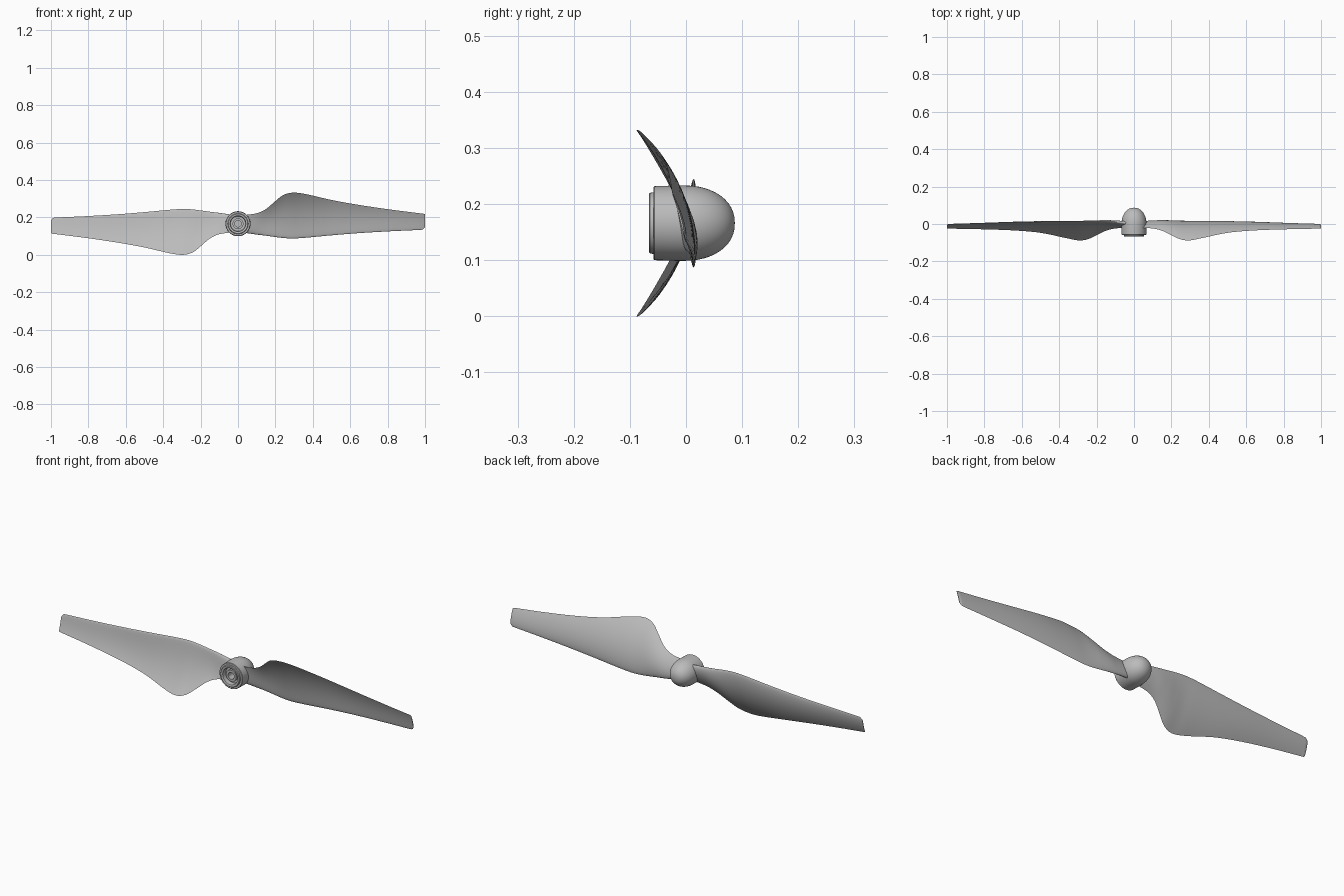
import bpy, bmesh, math
from mathutils import Vector, Matrix

if "Cube" in bpy.data.objects:
    bpy.data.objects.remove(bpy.data.objects["Cube"], do_unlink=True)

CENTRE_Z = 0.166
STEPS = 5      # spans between blade stations
CHORD = 14     # points along the chord on each side

grey = bpy.data.materials.new("plain grey")
grey.use_nodes = True
grey.diffuse_color = (0.5, 0.5, 0.5, 1)
grey.node_tree.nodes["Principled BSDF"].inputs["Base Color"].default_value = (0.5, 0.5, 0.5, 1)


def finish(bm, name, angle):
    bmesh.ops.recalc_face_normals(bm, faces=bm.faces)
    mesh = bpy.data.meshes.new(name)
    bm.to_mesh(mesh)
    bm.free()
    obj = bpy.data.objects.new(name, mesh)
    bpy.context.collection.objects.link(obj)
    mesh.materials.append(grey)
    bpy.ops.object.select_all(action="DESELECT")
    obj.select_set(True)
    bpy.context.view_layer.objects.active = obj
    bpy.ops.object.shade_smooth_by_angle(angle=math.radians(angle))
    return obj


def smooth_rows(rows):
    """Catmull-Rom interpolation through the blade stations."""
    pts = [Vector(r) for r in rows]
    out = []
    for i in range(len(pts) - 1):
        a, b = pts[max(i - 1, 0)], pts[i]
        c, d = pts[i + 1], pts[min(i + 2, len(pts) - 1)]
        for s in range(STEPS):
            t = s / STEPS
            out.append(0.5 * (2 * b + (c - a) * t + (2 * a - 5 * b + 4 * c - d) * t ** 2
                              + (3 * b - a - 3 * c + d) * t ** 3))
    return out + [pts[-1]]


# Blade stations: x, leading y and z, trailing y and z, thickness, camber
STATIONS = [
    (0.03, 0.005, 0.118, -0.020, 0.212, 0.026, 0.004),
    (0.10, 0.012, 0.108, -0.024, 0.222, 0.020, 0.008),
    (0.15, 0.014, 0.102, -0.036, 0.245, 0.018, 0.014),
    (0.20, 0.014, 0.095, -0.060, 0.287, 0.017, 0.020),
    (0.24, 0.014, 0.090, -0.079, 0.318, 0.016, 0.023),
    (0.29, 0.014, 0.087, -0.088, 0.332, 0.015, 0.024),
    (0.36, 0.014, 0.091, -0.076, 0.325, 0.014, 0.021),
    (0.50, 0.012, 0.104, -0.047, 0.293, 0.012, 0.014),
    (0.65, 0.009, 0.116, -0.034, 0.266, 0.010, 0.010),
    (0.82, 0.004, 0.126, -0.028, 0.241, 0.008, 0.006),
    (0.97, 0.000, 0.133, -0.025, 0.222, 0.006, 0.004),
    (0.99, -0.001, 0.137, -0.024, 0.220, 0.005, 0.003),
    (1.00, -0.004, 0.148, -0.024, 0.216, 0.003, 0.002),
]


def airfoil(row):
    """Closed section: rounded leading edge, thin trailing edge, arched to the back."""
    x, ly, lz, ty, tz, thick, camber = row
    lead, trail = Vector((x, ly, lz)), Vector((x, ty, tz))
    along = (trail - lead).normalized()
    back = Vector((0, along.z, -along.y))

    def point(i, side):
        u = (1 - math.cos(math.pi * i / CHORD)) / 2
        half = 2.5 * thick * (0.297 * math.sqrt(u) - 0.126 * u - 0.352 * u ** 2
                              + 0.284 * u ** 3 - 0.103 * u ** 4) * 2
        return lead.lerp(trail, u) + back * (4 * camber * u * (1 - u) + side * half)

    return [point(i, 1) for i in range(CHORD + 1)] + [point(i, -1) for i in range(CHORD - 1, 0, -1)]


def build_blade(name, turn):
    bm = bmesh.new()
    rings = [[bm.verts.new(p) for p in airfoil(r)] for r in smooth_rows(STATIONS)]
    n = len(rings[0])
    for a, b in zip(rings, rings[1:]):
        for i in range(n):
            j = (i + 1) % n
            bm.faces.new((a[i], a[j], b[j], b[i]))
    bm.faces.new(rings[0])
    bm.faces.new(rings[-1])
    pivot = Vector((0, 0, CENTRE_Z))
    bmesh.ops.rotate(bm, verts=bm.verts, cent=pivot, matrix=Matrix.Rotation(turn, 3, "Y"))
    return finish(bm, name, 50)


build_blade("left_blade", 0)
build_blade("right_blade", math.pi)

# Hub profile as radius and y: shaft bore, boss, recess, rim, body
profile = [(0, -0.015), (0.017, -0.015), (0.017, -0.056), (0.029, -0.056), (0.029, -0.042),
           (0.040, -0.042), (0.042, -0.064), (0.045, -0.066), (0.052, -0.066), (0.054, -0.064),
           (0.055, -0.058), (0.064, -0.058), (0.066, -0.056), (0.067, -0.02), (0.067, 0.0)]
# Rounded nose
profile += [(0.067 * math.cos(a) ** 0.9, 0.087 * math.sin(a))
            for a in (math.pi / 2 * k / 12 for k in range(1, 12))] + [(0, 0.087)]

bm = bmesh.new()
verts = [bm.verts.new((r, y, CENTRE_Z)) for r, y in profile]
edges = [bm.edges.new(pair) for pair in zip(verts, verts[1:])]
bmesh.ops.spin(bm, geom=verts + edges, cent=(0, 0, CENTRE_Z), axis=(0, 1, 0),
               angle=math.tau, steps=48, use_duplicate=False)
bmesh.ops.remove_doubles(bm, verts=bm.verts, dist=0.0002)
finish(bm, "spinner_hub", 35)
